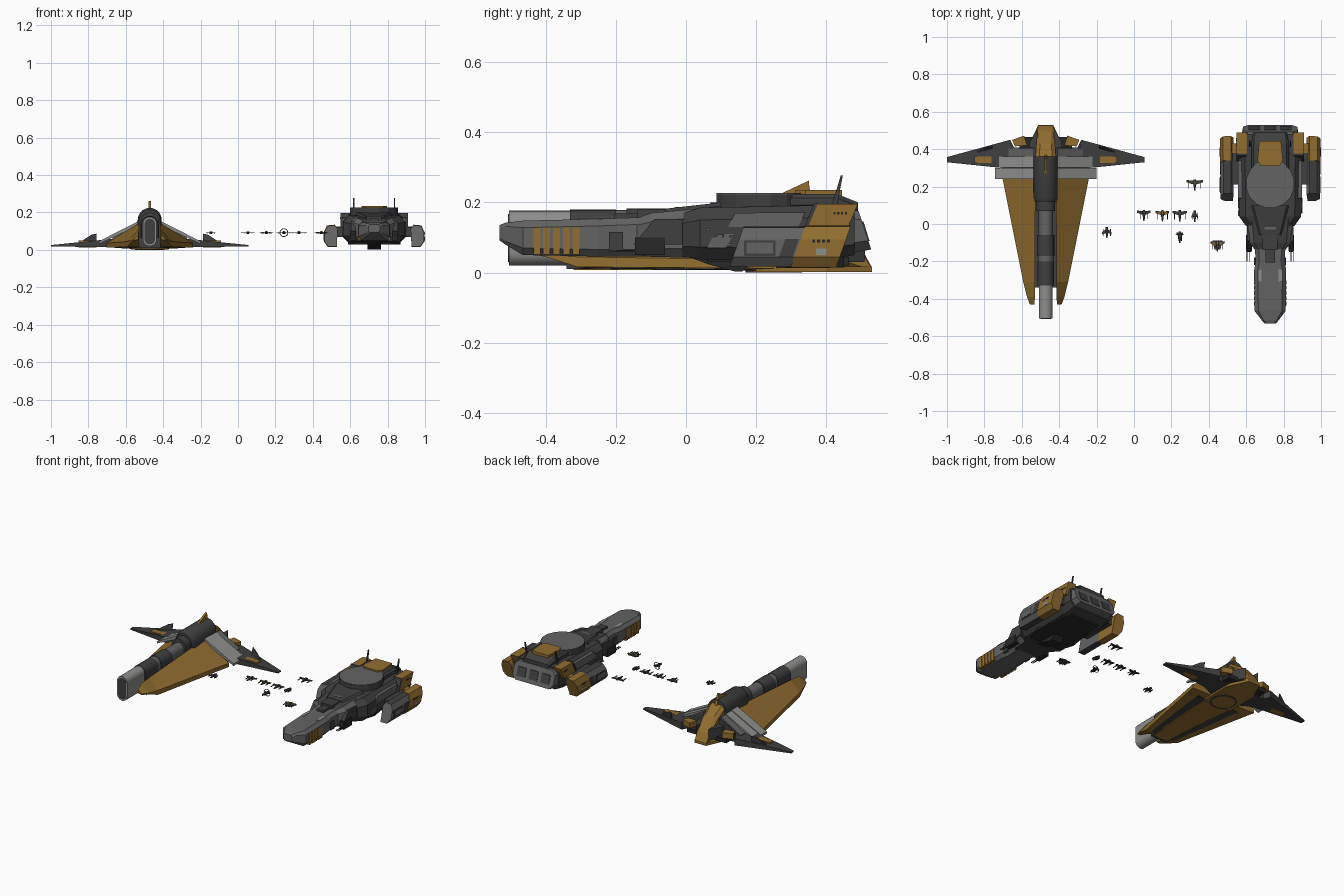
import bpy, bmesh, math, random

if "Cube" in bpy.data.objects:
    bpy.data.objects.remove(bpy.data.objects["Cube"])
random.seed(4)

def material(name, c):
    m = bpy.data.materials.new(name)
    m.diffuse_color = (*c, 1)
    m.use_nodes = True
    m.node_tree.nodes["Principled BSDF"].inputs["Base Color"].default_value = m.diffuse_color
    return m
GOLD = material("gold paint", (.29, .155, .03))
DARK = material("dark grey", (.05, .05, .05))
MID = material("mid grey", (.125, .125, .125))
LIGHT = material("light grey", (.27, .27, .26))
BLACK = material("near black", (.02, .02, .02))

def loft(name, rings, mat, smooth=False):
    """Skin a list of equal-length point rings and cap both ends."""
    bm = bmesh.new()
    vs = [[bm.verts.new(p) for p in r] for r in rings]
    n = len(vs[0])
    for a, b in zip(vs, vs[1:]):
        for i in range(n):
            j = (i + 1) % n
            bm.faces.new((a[i], a[j], b[j], b[i]))
    bm.faces.new(vs[0])
    bm.faces.new(vs[-1])
    bmesh.ops.recalc_face_normals(bm, faces=bm.faces)
    me = bpy.data.meshes.new(name)
    bm.to_mesh(me)
    bm.free()
    me.materials.append(mat)
    ob = bpy.data.objects.new(name, me)
    bpy.context.collection.objects.link(ob)
    if smooth:
        bpy.ops.object.select_all(action='DESELECT')
        ob.select_set(True)
        bpy.context.view_layer.objects.active = ob
        bpy.ops.object.shade_smooth_by_angle(angle=math.radians(35))
    return ob

def dark_top(ob):
    """Flat top and bottom faces get the dark paint."""
    ob.data.materials.append(DARK)
    for f in ob.data.polygons:
        if abs(f.normal.z) > .8:
            f.material_index = 1

def box(name, x0, x1, y0, y1, z0, z1, mat):
    return loft(name, [[(x0, y0, z), (x1, y0, z), (x1, y1, z), (x0, y1, z)] for z in (z0, z1)], mat)

def plan(name, pts, z0, z1, mat):
    return loft(name, [[(x, y, z) for x, y in pts] for z in (z0, z1)], mat)

def side(name, pts, x0, x1, mat):
    return loft(name, [[(x, y, z) for y, z in pts] for x in (x0, x1)], mat)

def octo(cx, y, w, z0, z1, c, rake=0):
    """Chamfered rectangle section at y, raked forwards with height."""
    return [(cx + x, y - rake * (z - z0), z) for x, z in ((-w, z0 + c), (-w + c, z0), (w - c, z0), (w, z0 + c),
            (w, z1 - c), (w - c, z1), (c - w, z1), (-w, z1 - c))]

def capsule(cx, y, w, z0, z1, n=10):
    """Tall stadium section at y."""
    pts = [(cx + w * math.cos(math.pi * i / n), y, z1 - w + w * math.sin(math.pi * i / n)) for i in range(n + 1)]
    return pts + [(cx - w * math.cos(math.pi * i / n), y, z0 + w - w * math.sin(math.pi * i / n)) for i in range(n + 1)]

# ================= Delta ship (left) =================
A = -.472
for nm, y0, y1, w, z0, z1, m in (("barrel_tip", -.505, -.33, .037, .02, .177, LIGHT),
                                 ("muzzle", -.507, -.49, .028, .03, .167, DARK),
                                 ("barrel_mid", -.33, -.2, .044, .02, .18, DARK),
                                 ("barrel_sleeve", -.2, -.17, .041, .02, .178, MID),
                                 ("barrel_root", -.17, -.06, .046, .02, .182, DARK),
                                 ("barrel_collar", -.06, .07, .038, .02, .176, MID),
                                 ("housing_neck", .07, .14, .05, .02, .2, DARK)):
    loft(nm, [capsule(A, y0, w, z0, z1), capsule(A, y1, w, z0, z1)], m, True)
loft("engine_housing", [capsule(A, .12, .056, .02, .215), capsule(A, .14, .064, .02, .225),
                        capsule(A, .36, .064, .02, .225)], DARK, True)
box("barrel_cradle", A - .058, A + .058, -.34, .24, .01, .07, DARK)
plan("belly_plate_front", [(A - .05, -.32), (A + .05, -.32), (A + .09, .19), (A - .09, .19)], .008, .03, GOLD)
plan("belly_plate_rear", [(A + .1, .19), (A + .1, .4), (A + .04, .53), (A - .04, .53), (A - .1, .4), (A - .1, .19)],
     .002, .018, GOLD)
for r, z, m in ((.08, .0005, DARK), (.068, 0, GOLD)):
    plan("belly_disc", [(A + r * math.cos(t * math.pi / 12), .25 + r * math.sin(t * math.pi / 12)) for t in range(24)],
         z, .006, m)
loft("tail_block", [octo(A, .34, .056, .05, .21, .02), octo(A, .43, .05, .02, .15, .02),
                    octo(A, .5, .044, .005, .07, .012), octo(A, .53, .04, .002, .014, .004)], GOLD)
side("dorsal_fin", [(.26, .22), (.35, .262), (.352, .24), (.37, .19)], A - .007, A + .007, GOLD)
for s in (-1, 1):
    X = lambda o: A + s * o
    def sec(y, pts):
        return [(X(o), y, z) for o, z in pts]
    # gold forward delta
    loft("gold_strake", [sec(-.43, [(.06, .055), (.085, .052), (.085, .058), (.06, .08)]),
                         sec(-.39, [(.058, .045), (.1, .042), (.1, .05), (.058, .105)]),
                         sec(-.31, [(.058, .015), (.12, .016), (.12, .045), (.058, .112)]),
                         sec(.25, [(.055, .01), (.232, .012), (.232, .036), (.055, .145)])], GOLD)
    loft("belly_channel", [sec(-.3, [(.062, .012), (.085, .013), (.085, .03), (.062, .03)]),
                           sec(.2, [(.1, .006), (.15, .008), (.15, .03), (.1, .03)])], DARK)
    # swept wing, lofted outwards
    loft("wing", [[(X(o), y, z) for y, z in ((f, b), (r, b), (r, t), (f, t))]
                  for o, f, r, b, t in ((.0, .24, .41, .012, .15), (.06, .24, .41, .012, .135), (.17, .29, .41, .014, .075),
                                        (.19, .295, .45, .015, .06), (.527, .33, .358, .018, .026))], DARK)
    # sloped light panels
    for y0, y1, m, d in ((.24, .30, LIGHT, 0), (.303, .36, LIGHT, .003)):
        loft("wing_panel", [sec(y, [(.062, .13), (.272, .032), (.272, .046 - d), (.062, .153 - d)]) for y in (y0, y1)], m)
    loft("wing_panel_rear", [sec(y, [(.062, .12), (.2, .045), (.2, .064), (.062, .146)]) for y in (.36, .405)], MID)
    box("wing_gold_patch", *sorted((X(.285), X(.38))), .325, .362, .013, .05, GOLD)
    # outer fin
    loft("wing_fin", [[(X(.4), .365 + d, .024), (X(.285), .40 + d, .03), (X(.285), .415 + d, .087), (X(.31), .40 + d, .082)]
                      for d in (0, .008)], DARK)
    # rear details
    plan("rear_vane", [(X(.1), .42), (X(.165), .415), (X(.18), .45), (X(.115), .472)], .05, .085, GOLD)
    plan("rear_shoulder", [(X(.03), .36), (X(.09), .36), (X(.085), .44), (X(.045), .51)], .03, .1, DARK)
    box("engine_nozzle", *sorted((X(.06), X(.14))), .41, .465, .02, .045, BLACK)

# ================= Heavy ship (right) =================
B = .728
loft("nose", [octo(B, -.532, .03, .092, .135, .008), octo(B, -.515, .045, .08, .142, .01),
              octo(B, -.465, .083, .05, .148, .02), octo(B, -.25, .086, .046, .153, .02),
              octo(B, -.2, .078, .046, .155, .02), octo(B, -.05, .085, .046, .16, .02)], MID)
dark_top(loft("neck", [octo(B, -.14, .08, .05, .155, .02), octo(B, -.1, .112, .045, .17, .025),
                       octo(B, .03, .122, .042, .182, .025)], MID))
dark_top(loft("main_hull", [octo(B, -.01, .13, .045, .17, .03), octo(B, .04, .166, .038, .185, .035),
                            octo(B, .4, .17, .035, .192, .035), octo(B, .48, .16, .05, .188, .03)], DARK))
loft("stern", [octo(B, .44, .158, .05, .188, .03), octo(B, .528, .145, .066, .175, .025, .33)], MID)
for x in (-.085, 0, .085):
    side("stern_recess", [(.5, .09), (.523, .09), (.506, .145), (.49, .145)], B + x - .03, B + x + .03, DARK)
# top deck
ring = [(B + r * math.cos(a), .215 + r * math.sin(a)) for r, a in ((.13, (t + .5) * math.pi / 8) for t in range(16))]
plan("deck_disc_base", [(B + (x - B) * 1.01, .215 + (y - .215) * 1.01) for x, y in ring], .18, .223, DARK)
plan("deck_disc", ring, .22, .227, MID)
loft("deck_rear", [octo(B, .29, .1, .18, .224, .012), octo(B, .43, .1, .18, .224, .012), octo(B, .49, .09, .17, .2, .01)], DARK)
plan("deck_gold_plate", [(B - .05, .31), (B + .05, .31), (B + .068, .34), (B + .058, .445), (B - .058, .445), (B - .068, .34)],
     .21, .236, GOLD)
loft("deck_ramp", [octo(B, -.06, .06, .14, .182, .01), octo(B, .1, .1, .16, .2, .01)], DARK)
box("fore_block", B - .04, B + .04, -.14, -.04, .14, .18, DARK)
box("fore_turret", B - .025, B + .025, -.205, -.14, .14, .168, DARK)
box("fore_gap", B - .03, B + .03, -.03, .02, .16, .187, MID)
# underside
plan("belly_panel", [(B - .11, .06), (B + .11, .06), (B + .14, .15), (B + .1, .42), (B - .1, .42), (B - .14, .15)],
     .03, .05, BLACK)
side("keel_pod", [(.02, .04), (.06, .025), (.14, .003), (.16, .003), (.19, .03)], B - .036, B + .036, BLACK)
for s in (-1, 1):
    X = lambda o: B + s * o
    def bx(nm, o0, o1, *r):
        return box(nm, *sorted((X(o0), X(o1))), *r)
    def sd(nm, pts, o0, o1, m):
        return side(nm, pts, X(o0), X(o1), m)
    for i in range(5):
        y = -.435 + i * .028
        bx("nose_stripe", .07, .0875, y, y + .02, .052, .128, GOLD)
    plan("nose_light_plate", [(X(.045), -.31), (X(.066), -.3), (X(.066), -.25), (X(.045), -.24)], .145, .1545, LIGHT)
    bx("nose_hatch", .07, .086, -.22, -.18, .062, .115, DARK)
    sd("neck_armour", [(-.15, .08), (-.09, .152), (.05, .152), (-.01, .08)], .1, .124, DARK)
    sd("side_light_panel", [(.12, .13), (.14, .17), (.34, .172), (.32, .13)], .14, .171, MID)
    sd("side_fore_panel", [(.06, .07), (.075, .1), (.13, .1), (.115, .07)], .15, .17, MID)
    # gold shoulder plate, raked, with a dark leading lip
    sd("shoulder_gold", [(.345, .125), (.375, .196), (.49, .196), (.46, .125)], .125, .18, GOLD)
    sd("shoulder_lip", [(.335, .125), (.365, .197), (.376, .197), (.346, .125)], .124, .181, DARK)
    bx("gun_pod", .098, .128, -.145, -.06, .05, .1, BLACK)
    for o in (.112, .124):
        bx("gun_barrel", o - .002, o + .002, -.2, -.14, .06, .064, BLACK)
    # nacelle sections, raked backwards with height
    def nac(y, g=0):
        return [(X(o), y + (z - .02) * .35, z) for o, z in ((.2, .018 - g), (.245 + g, .018 - g), (.266 + g, .045),
                (.266 + g, .095), (.25 + g, .128 + g), (.21, .132 + g), (.195, .11))]
    dark_top(loft("nacelle_front", [nac(.125), nac(.31)], MID))
    loft("nacelle_rear", [nac(.30, .003), nac(.43, .003)], GOLD)
    sd("nacelle_stripe", [(.265, .045), (.283, .096), (.322, .096), (.304, .045)], .24, .268, DARK)
    bx("nacelle_panel_frame", .25, .268, .165, .255, .048, .092, DARK)
    bx("nacelle_panel", .25, .27, .172, .248, .054, .086, MID)
    bx("nacelle_hatch", .25, .271, .37, .4, .05, .068, LIGHT)
    for i in range(4):
        bx("nacelle_port", .25, .271, .36 + i * .014, .368 + i * .014, .086, .094, BLACK)
        bx("shoulder_port", .15, .182, .42 + i * .011, .426 + i * .011, .165, .172, BLACK)
    bx("nacelle_arm", .14, .21, .21, .43, .07, .122, DARK)
    bx("arm_gold_cover", .14, .21, .38, .43, .1, .126, GOLD)
    sd("antenna", [(.415, .19), (.43, .19), (.447, .277), (.441, .277)], .105, .112, DARK)
    # small surface greebles
    for i in range(8):
        y, z = random.uniform(.03, .12), random.uniform(.07, .13)
        bx("hull_greeble", .15, .173, y, y + random.uniform(.01, .03), z, z + .008, MID)

# ================= Small fighters =================
def fighter(x, y, span, kind):
    z, L = .092, .03
    loft("fighter_body", [octo(x, y - L * 1.2, .003, z - .003, z + .002, .001), octo(x, y, .008, z - .006, z + .007, .002),
                          octo(x, y + L * .8, .006, z - .004, z + .005, .002)], DARK)
    if kind > 1:
        box("fighter_mark", x - .004, x + .004, y + .004, y + .018, z + .003, z + .009, GOLD)
    for s in (-1, 1):
        sweep = -.012 if kind == 0 else .012
        plan("fighter_wing", [(x, y - .006), (x + s * span, y + sweep - .004), (x + s * span, y + sweep + .008), (x, y + .016)],
             z - .002, z + .002, DARK)
        if kind == 2:
            plan("fighter_wing_mark", [(x + s * .01, y), (x + s * span * .7, y + .007), (x + s * span * .7, y + .014),
                                       (x + s * .01, y + .012)], z - .003, z + .003, GOLD)
        o = x + s * span * (.75 if kind != 1 else .5)
        box("fighter_gun", o - .0015, o + .0015, y - .025, y + .014, z - .003, z + .002, BLACK)

for x, y, span, kind in ((.053, .052, .036, 1), (.152, .05, .036, 2), (.245, .05, .038, 3), (.325, .048, .018, 0),
                         (.245, -.065, .018, 1), (.325, .215, .043, 3), (-.145, -.04, .026, 0), (.446, -.112, .038, 2)):
    fighter(x, y, span, kind)
# wide hull plates on the heaviest fighter, ring on the round one
plan("fighter_shell", [(.418, -.088), (.474, -.088), (.462, -.135), (.43, -.135)], .087, .0945, DARK)
bpy.ops.mesh.primitive_torus_add(location=(.245, -.055, .092), rotation=(math.pi / 2, 0, 0), major_radius=.021,
                                 minor_radius=.002, major_segments=20, minor_segments=6)
bpy.context.object.name = "fighter_ring"
bpy.context.object.data.materials.append(DARK)
